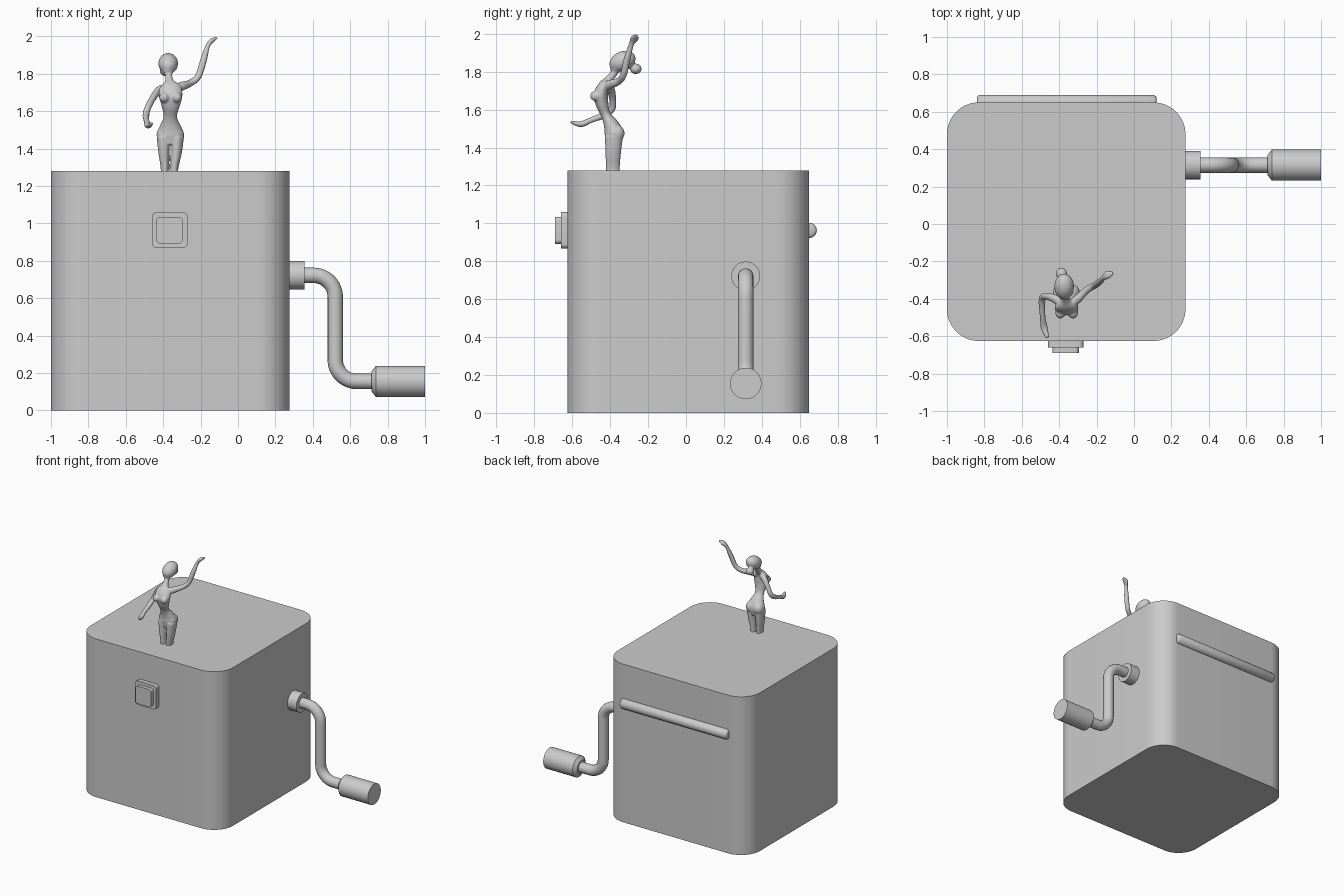
import bpy, bmesh, math
from mathutils import Vector, Matrix

if "Cube" in bpy.data.objects:
    bpy.data.objects.remove(bpy.data.objects["Cube"])


def finish(name, bm, angle=35):
    bmesh.ops.recalc_face_normals(bm, faces=bm.faces)
    me = bpy.data.meshes.new(name)
    bm.to_mesh(me)
    bm.free()
    ob = bpy.data.objects.new(name, me)
    bpy.context.collection.objects.link(ob)
    bpy.ops.object.select_all(action='DESELECT')
    bpy.context.view_layer.objects.active = ob
    ob.select_set(True)
    bpy.ops.object.shade_smooth_by_angle(angle=math.radians(angle))
    return ob


def rounded_block(name, lo, hi, radius, axis, segments):
    """Box with the four edges parallel to one axis rounded."""
    bm = bmesh.new()
    lo, hi = Vector(lo), Vector(hi)
    bmesh.ops.create_cube(bm, size=1, matrix=Matrix.Translation((lo + hi) / 2)
                          @ Matrix.Diagonal((*(hi - lo), 1)))
    edges = [e for e in bm.edges
             if abs((e.verts[0].co - e.verts[1].co).normalized()[axis]) > 0.9]
    bmesh.ops.bevel(bm, geom=edges, offset=radius, segments=segments,
                    profile=0.5, affect='EDGES')
    return finish(name, bm)


def lathe_x(name, profile, y, z, n=48):
    """Solid turned around the x direction from (x, radius) points."""
    bm = bmesh.new()
    rings = [[bm.verts.new((x, y + r * math.cos(2 * math.pi * i / n),
                            z + r * math.sin(2 * math.pi * i / n)))
              for i in range(n)] for x, r in profile]
    for a, b in zip(rings, rings[1:]):
        for i in range(n):
            j = (i + 1) % n
            bm.faces.new((a[i], a[j], b[j], b[i]))
    bm.faces.new(rings[0])
    bm.faces.new(rings[-1])
    return finish(name, bm)


def catmull(rows, steps=6):
    rows = [Vector(r) for r in rows]
    ext = [2 * rows[0] - rows[1]] + rows + [2 * rows[-1] - rows[-2]]
    out = []
    for k in range(1, len(ext) - 2):
        p0, p1, p2, p3 = ext[k - 1:k + 3]
        for s in range(steps):
            t = s / steps
            out.append(0.5 * (2 * p1 + (p2 - p0) * t
                              + (2 * p0 - 5 * p1 + 4 * p2 - p3) * t * t
                              + (3 * p1 - p0 - 3 * p2 + p3) * t ** 3))
    return out + [rows[-1]]


def loft(bm, rows, ref, n=20):
    """Closed smooth tube through (x, y, z, half width along ref, half depth)."""
    rows = catmull(rows)
    pts = [Vector(r[:3]) for r in rows]
    rings = []
    for k, r in enumerate(rows):
        t = (pts[min(k + 1, len(pts) - 1)] - pts[max(k - 1, 0)]).normalized()
        u = Vector(ref)
        u = (u - t * u.dot(t)).normalized()
        v = t.cross(u)
        rings.append([bm.verts.new(pts[k] + u * r[3] * math.cos(2 * math.pi * i / n)
                                   + v * r[4] * math.sin(2 * math.pi * i / n))
                      for i in range(n)])
    for a, b in zip(rings, rings[1:]):
        for i in range(n):
            j = (i + 1) % n
            bm.faces.new((a[i], a[j], b[j], b[i]))
    bm.faces.new(rings[0][::-1])
    bm.faces.new(rings[-1])


def ball(bm, centre, size, tilt=0):
    bmesh.ops.create_icosphere(bm, subdivisions=3, radius=1,
                               matrix=Matrix.Translation(centre)
                               @ Matrix.Rotation(tilt, 4, 'X')
                               @ Matrix.Diagonal((*size, 1)))


# Box body
rounded_block("box_body", (-1, -0.625, 0), (0.275, 0.65, 1.28), 0.17, 2, 16)

# Front button: plate and raised key
rounded_block("button_plate", (-0.46, -0.66, 0.867), (-0.27, -0.62, 1.06), 0.025, 1, 6)
rounded_block("button_key", (-0.436, -0.69, 0.892), (-0.295, -0.65, 1.034), 0.022, 1, 6)

# Rounded bar on the back
lathe_x("back_bar", [(-0.84, 0.026), (-0.836, 0.034), (-0.826, 0.04),
                     (0.106, 0.04), (0.116, 0.034), (0.12, 0.026)], 0.65, 0.963, 32)

# Crank: collar, bent rod, grip
CY, TOP, LOW = 0.315, 0.722, 0.155
lathe_x("crank_collar", [(0.26, 0.076), (0.355, 0.076)], CY, TOP)
path, R, X = [(0.27, TOP)], 0.115, 0.52
for i in range(13):
    a = math.pi / 2 * (1 - i / 12)
    path.append((X - R + R * math.cos(a), TOP - R + R * math.sin(a)))
for i in range(13):
    a = math.pi + math.pi / 2 * i / 12
    path.append((X + R + R * math.cos(a), LOW + R + R * math.sin(a)))
path.append((0.73, LOW))
cu = bpy.data.curves.new("crank_rod", 'CURVE')
cu.dimensions = '3D'
cu.bevel_depth, cu.bevel_resolution, cu.use_fill_caps = 0.041, 6, True
sp = cu.splines.new('POLY')
sp.points.add(len(path) - 1)
for p, (x, z) in zip(sp.points, path):
    p.co = (x, CY, z, 1)
sp.use_smooth = True
bpy.context.collection.objects.link(bpy.data.objects.new("crank_rod", cu))
lathe_x("crank_grip", [(0.715, 0.055), (0.737, 0.083), (1.0, 0.083)], CY, LOW)

# Dancer figure: overlapping lofts fused into one smooth skin
bm = bmesh.new()
# torso and neck
loft(bm, [(-0.365, -0.382, 1.42, 0.055, 0.040), (-0.362, -0.380, 1.475, 0.074, 0.050),
          (-0.362, -0.395, 1.52, 0.056, 0.040), (-0.362, -0.422, 1.57, 0.036, 0.026),
          (-0.360, -0.443, 1.63, 0.050, 0.034), (-0.360, -0.449, 1.68, 0.063, 0.038),
          (-0.362, -0.436, 1.725, 0.058, 0.028), (-0.366, -0.410, 1.755, 0.027, 0.022),
          (-0.370, -0.385, 1.785, 0.019, 0.019), (-0.373, -0.355, 1.83, 0.022, 0.022)],
     (1, 0, 0))
for s in (-1, 1):
    # legs, buttocks, bust
    loft(bm, [(-0.367 + s * 0.025, -0.386, 1.26, 0.022, 0.037),
              (-0.366 + s * 0.026, -0.386, 1.30, 0.022, 0.037),
              (-0.363 + s * 0.033, -0.384, 1.38, 0.030, 0.042),
              (-0.362 + s * 0.036, -0.380, 1.46, 0.037, 0.048)], (1, 0, 0))
    ball(bm, (-0.362 + s * 0.034, -0.366, 1.475), (0.038, 0.042, 0.045))
    ball(bm, (-0.360 + s * 0.034, -0.474, 1.672), (0.027, 0.032, 0.028))
# head and bun
ball(bm, (-0.373, -0.335, 1.855), (0.053, 0.073, 0.052), math.radians(25))
ball(bm, (-0.374, -0.37, 1.825), (0.034, 0.03, 0.035))
ball(bm, (-0.388, -0.265, 1.815), (0.031, 0.031, 0.028))
# raised arm
loft(bm, [(-0.345, -0.435, 1.715, 0.024, 0.026), (-0.300, -0.400, 1.733, 0.023, 0.024),
          (-0.255, -0.355, 1.750, 0.019, 0.019), (-0.213, -0.330, 1.785, 0.018, 0.018),
          (-0.185, -0.310, 1.87, 0.018, 0.018), (-0.163, -0.288, 1.945, 0.014, 0.013),
          (-0.142, -0.272, 1.975, 0.023, 0.013), (-0.112, -0.262, 1.992, 0.010, 0.006)],
     (0, 1, 0))
# lowered arm
loft(bm, [(-0.375, -0.435, 1.715, 0.024, 0.026), (-0.420, -0.402, 1.712, 0.022, 0.024),
          (-0.458, -0.388, 1.665, 0.018, 0.019), (-0.487, -0.390, 1.605, 0.018, 0.018),
          (-0.492, -0.430, 1.572, 0.018, 0.018), (-0.488, -0.500, 1.545, 0.015, 0.015),
          (-0.480, -0.555, 1.523, 0.019, 0.016), (-0.462, -0.608, 1.535, 0.010, 0.007)],
     (1, 0, 0))
dancer = finish("dancer_figure", bm, 180)
m = dancer.modifiers.new("fuse", 'REMESH')
m.mode, m.voxel_size, m.use_smooth_shade = 'VOXEL', 0.005, True
m = dancer.modifiers.new("soften", 'SMOOTH')
m.factor, m.iterations = 0.5, 6
